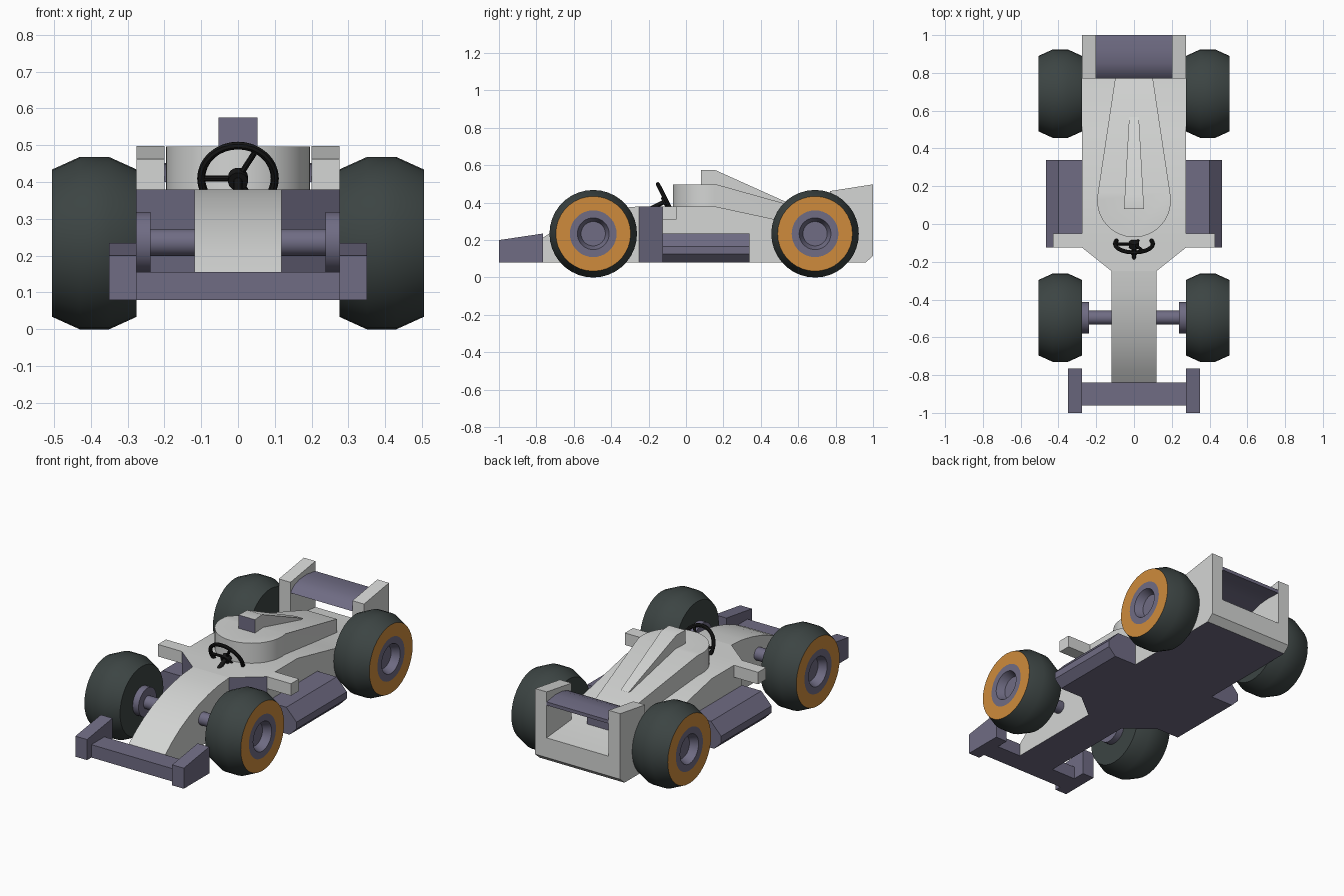
import bpy, bmesh, math
from mathutils import Vector, Matrix

cube = bpy.data.objects.get("Cube")
if cube:
    bpy.data.objects.remove(cube, do_unlink=True)


def material(name, rgb):
    m = bpy.data.materials.new(name)
    m.use_nodes = True
    m.diffuse_color = (*rgb, 1)
    m.node_tree.nodes["Principled BSDF"].inputs["Base Color"].default_value = (*rgb, 1)
    return m


GREY = material("light_grey", (0.66, 0.67, 0.66))
PURPLE = material("slate_purple", (0.16, 0.15, 0.23))
ORANGE = material("orange", (0.62, 0.26, 0.045))
TYRE = material("tyre_dark", (0.045, 0.058, 0.056))
BLACK = material("black", (0.008, 0.008, 0.008))


def finish(name, bm, mats, rule=None, smooth=True):
    """Turn a bmesh into an object; rule picks a material index per face."""
    bmesh.ops.recalc_face_normals(bm, faces=bm.faces)
    bm.normal_update()
    if rule:
        for f in bm.faces:
            f.material_index = rule(f)
    me = bpy.data.meshes.new(name)
    bm.to_mesh(me)
    bm.free()
    for m in mats:
        me.materials.append(m)
    ob = bpy.data.objects.new(name, me)
    bpy.context.collection.objects.link(ob)
    if smooth:
        bpy.ops.object.select_all(action='DESELECT')
        ob.select_set(True)
        bpy.context.view_layer.objects.active = ob
        bpy.ops.object.shade_smooth_by_angle()
    return ob


def prism(name, pts, axis, lo, hi, mats, rule=None, cut=None):
    """Extrude a (y, z) profile along x, or an (x, y) plan along z."""
    bm = bmesh.new()
    along_x = axis == 'x'
    place = (lambda a, b: (lo, a, b)) if along_x else (lambda a, b: (a, b, lo))
    face = bm.faces.new([bm.verts.new(place(*p)) for p in pts])
    ext = bmesh.ops.extrude_face_region(bm, geom=[face])["geom"]
    step = Vector((hi - lo, 0, 0)) if along_x else Vector((0, 0, hi - lo))
    bmesh.ops.translate(bm, vec=step, verts=[g for g in ext if isinstance(g, bmesh.types.BMVert)])
    if cut:
        geom = bm.verts[:] + bm.edges[:] + bm.faces[:]
        bmesh.ops.bisect_plane(bm, geom=geom, plane_co=cut[0], plane_no=cut[1], clear_outer=True)
        bmesh.ops.holes_fill(bm, edges=[e for e in bm.edges if e.is_boundary])
    return finish(name, bm, mats, rule)


def box(y0, y1, z0, z1):
    return [(y0, z0), (y1, z0), (y1, z1), (y0, z1)]


def cylinder(name, start, end, r, mat, segments=24):
    a, b = Vector(start), Vector(end)
    bm = bmesh.new()
    bmesh.ops.create_cone(bm, cap_ends=True, segments=segments, radius1=r, radius2=r, depth=(b - a).length)
    turn = (b - a).to_track_quat('Z', 'Y').to_matrix().to_4x4()
    bmesh.ops.transform(bm, matrix=Matrix.Translation((a + b) / 2) @ turn, verts=bm.verts)
    return finish(name, bm, [mat])


def floor_rule(f):
    return int(f.normal.z < -0.9)


# Chassis: nose, flared bulkhead, main tub
prism("nose", [(-0.84, 0.08), (-0.84, 0.155), (-0.77, 0.21), (-0.7, 0.255), (-0.62, 0.295), (-0.53, 0.33),
               (-0.44, 0.355), (-0.35, 0.372), (-0.25, 0.38), (-0.25, 0.08)],
      'x', -0.118, 0.118, [GREY, PURPLE], floor_rule)
prism("bulkhead", [(-0.118, -0.25), (0.118, -0.25), (0.275, -0.125), (-0.275, -0.125)],
      'z', 0.08, 0.38, [GREY, PURPLE], lambda f: int(f.normal.z < 0.5))
prism("main_body", [(-0.125, 0.08), (-0.125, 0.38), (0.155, 0.38), (0.48, 0.31), (0.77, 0.25),
                    (1.0, 0.23), (1.0, 0.115), (0.96, 0.08)],
      'x', -0.275, 0.275, [GREY, PURPLE], floor_rule)

# Engine cover: teardrop plan with sloping tail, purple at the back
plan = []
for i in range(29):
    a = math.radians(-188 + 196 * i / 28)
    plan.append((0.195 * math.cos(a), 0.125 + 0.195 * math.sin(a)))
plan += [(0.1, 0.77), (-0.1, 0.77)]
prism("engine_cover", plan, 'z', 0.22, 0.497, [GREY, PURPLE], lambda f: int(f.normal.y > 0.95),
      cut=((0, 0.165, 0.497), (0, 0.28, 1)))

# Air intake with purple mouth
prism("air_intake", [(-0.053, 0.08), (0.053, 0.08), (0.025, 0.58), (-0.025, 0.58)], 'z', 0.39, 0.575,
      [GREY, PURPLE], lambda f: int(f.normal.y < -0.9), cut=((0, 0.155, 0.575), (0, 0.45, 1)))

# Wings
prism("front_wing", box(-0.96, -0.84, 0.08, 0.155), 'x', -0.275, 0.275, [PURPLE])
prism("rear_wing", [(0.77, 0.40), (0.80, 0.43), (0.85, 0.447), (0.92, 0.452), (1.0, 0.44),
                    (1.0, 0.42), (0.92, 0.425), (0.85, 0.42), (0.8, 0.405)],
      'x', -0.2, 0.2, [PURPLE])

wheel_profile = [(0.275, 0), (0.275, 0.2), (0.35, 0.234), (0.43, 0.234), (0.505, 0.2),
                 (0.505, 0.125), (0.505, 0.085), (0.46, 0.065), (0.46, 0)]


def wheel(name, side, y):
    bm = bmesh.new()
    vs = [bm.verts.new((x, 0, r)) for x, r in wheel_profile]
    es = [bm.edges.new(p) for p in zip(vs, vs[1:])]
    bmesh.ops.spin(bm, geom=vs + es, cent=(0, 0, 0), axis=(1, 0, 0), angle=math.tau, steps=36)
    bmesh.ops.remove_doubles(bm, verts=bm.verts, dist=0.0005)
    bmesh.ops.scale(bm, vec=(side, 1, 1), verts=bm.verts)
    bmesh.ops.translate(bm, vec=(0, y, 0.234), verts=bm.verts)

    def rule(f):
        c = f.calc_center_median()
        r = math.hypot(c.y - y, c.z - 0.234)
        if abs(c.x) > 0.455 and r < 0.124:
            return 2
        return 1 if abs(c.x) > 0.5 else 0
    finish(name, bm, [TYRE, ORANGE, PURPLE], rule)


# Paired parts, left is +x
for side, tag in ((1, "left"), (-1, "right")):
    def pair(name, pts, x0, x1, mat):
        lo, hi = sorted((side * x0, side * x1))
        prism(f"{tag}_{name}", pts, 'x', lo, hi, [mat])

    pair("front_endplate", [(-1, 0.08), (-0.765, 0.08), (-0.765, 0.235), (-1, 0.2)], 0.275, 0.35, PURPLE)
    pair("rear_endplate", [(0.77, 0.24), (1, 0.22), (1, 0.498), (0.77, 0.462)], 0.2, 0.275, GREY)
    pair("mirror_arm", box(-0.125, -0.05, 0.31, 0.38), 0.27, 0.43, GREY)

    # Side pod: chamfered section swept along the body
    bm = bmesh.new()
    section = [(0.27, 0.08), (0.42, 0.08), (0.465, 0.125), (0.465, 0.165), (0.4, 0.235), (0.27, 0.235)]
    ends = [[bm.verts.new((side * x, y, z)) for x, z in section] for y in (-0.125, 0.34)]
    for e in ends:
        bm.faces.new(e)
    for i in range(len(section)):
        j = (i + 1) % len(section)
        bm.faces.new((ends[0][i], ends[0][j], ends[1][j], ends[1][i]))
    finish(f"{tag}_side_pod", bm, [PURPLE])

    wheel(f"{tag}_front_wheel", side, -0.496)
    wheel(f"{tag}_rear_wheel", side, 0.69)
    cylinder(f"{tag}_axle", (side * 0.1, -0.496, 0.236), (side * 0.24, -0.496, 0.236), 0.037, PURPLE)
    cylinder(f"{tag}_hub", (side * 0.237, -0.496, 0.236), (side * 0.278, -0.496, 0.236), 0.083, PURPLE, 32)

# Steering wheel: tilted ring, three spokes, hub and column
centre = Vector((0, -0.105, 0.41))
tilt = math.radians(27)
up = Vector((0, -math.sin(tilt), math.cos(tilt)))
forward = Vector((0, -math.cos(tilt), -math.sin(tilt)))
bpy.ops.mesh.primitive_torus_add(major_radius=0.1, minor_radius=0.011, major_segments=32, minor_segments=8,
                                 location=centre, rotation=(math.pi / 2 + tilt, 0, 0))
ring = bpy.context.object
ring.name = "steering_ring"
ring.rotation_euler = forward.to_track_quat('Z', 'Y').to_euler()
ring.data.materials.append(BLACK)
bpy.ops.object.shade_smooth_by_angle()
for i, deg in enumerate((180, 60, -60)):
    a = math.radians(deg)
    tip = centre + 0.1 * (Vector((1, 0, 0)) * math.cos(a) + up * math.sin(a))
    cylinder(f"steering_spoke_{i + 1}", centre, tip, 0.008, BLACK, 8)
cylinder("steering_hub", centre - forward * 0.01, centre + forward * 0.02, 0.027, BLACK)
cylinder("steering_column", centre, centre + forward * 0.09, 0.012, BLACK, 12)
